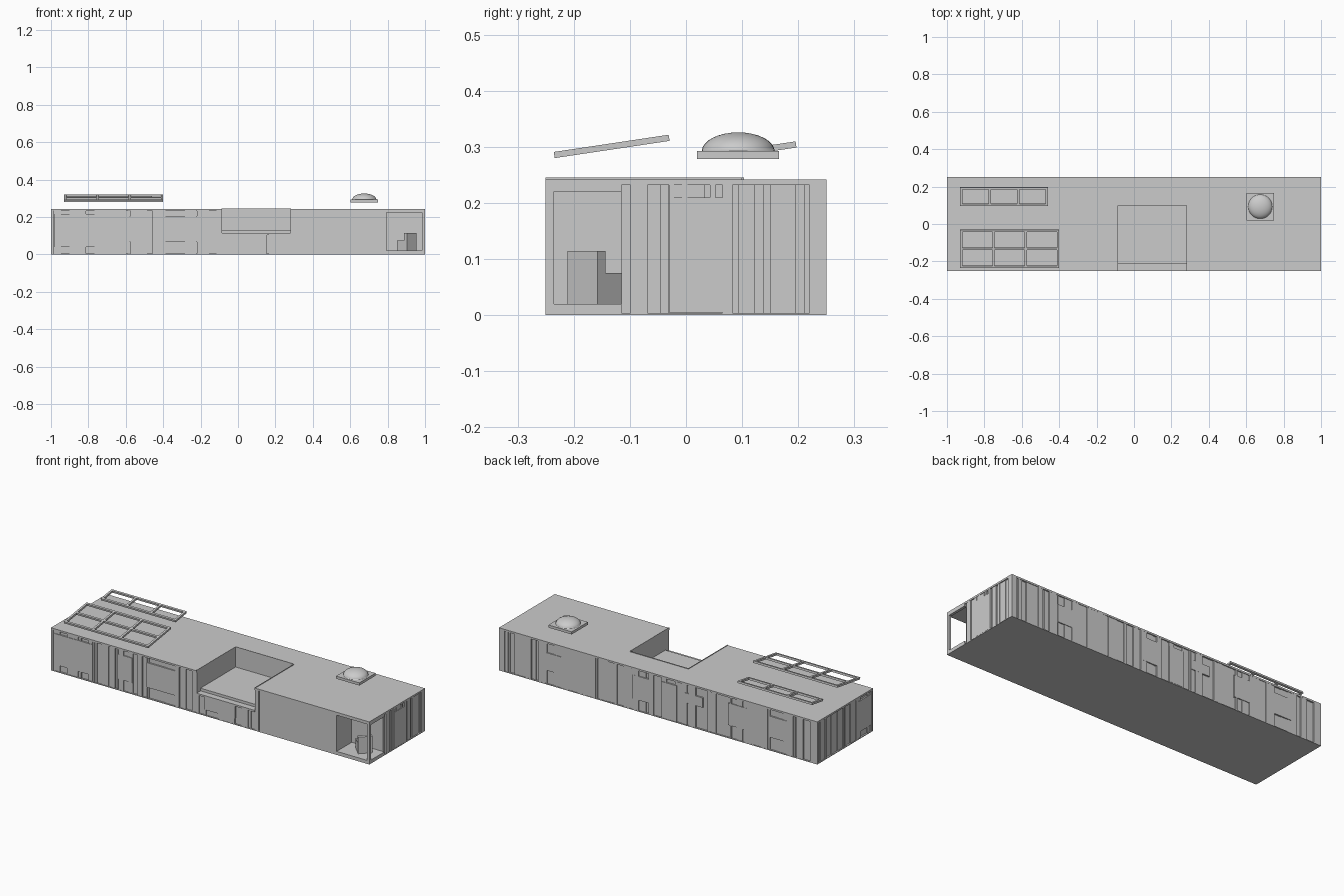
import bpy, bmesh, random
from math import atan2, pi
from mathutils import Matrix, Vector

random.seed(4)
if "Cube" in bpy.data.objects:
    bpy.data.objects.remove(bpy.data.objects["Cube"], do_unlink=True)


def material(name, value):
    m = bpy.data.materials.new(name)
    m.use_nodes = True
    m.diffuse_color = (value, value, value, 1)
    m.node_tree.nodes["Principled BSDF"].inputs["Base Color"].default_value = (value, value, value, 1)
    return m


GREY = material("plain grey", 0.6)


def add_box(bm, xs, ys, zs):
    lo, hi = zip(*(sorted(r) for r in (xs, ys, zs)))
    size = [b - a for a, b in zip(lo, hi)]
    mid = Vector([(a + b) / 2 for a, b in zip(lo, hi)])
    bmesh.ops.create_cube(bm, size=1, matrix=Matrix.Translation(mid) @ Matrix.Diagonal((*size, 1)))


def finish(bm, name):
    me = bpy.data.meshes.new(name)
    bm.to_mesh(me)
    bm.free()
    ob = bpy.data.objects.new(name, me)
    bpy.context.scene.collection.objects.link(ob)
    me.materials.append(GREY)
    return ob


def boxes(name, *parts):
    bm = bmesh.new()
    for part in parts:
        add_box(bm, *part)
    return finish(bm, name)


def carve(ob, *cuts):
    for cut in cuts:
        cutter = boxes("cutter", cut)
        cutter.hide_render = True
        mod = ob.modifiers.new("cut", "BOOLEAN")
        mod.operation, mod.solver, mod.object = "DIFFERENCE", "EXACT", cutter
        deps = bpy.context.evaluated_depsgraph_get()
        me = bpy.data.meshes.new_from_object(ob.evaluated_get(deps))
        ob.modifiers.clear()
        ob.data = me
        bpy.data.objects.remove(cutter, do_unlink=True)


HX, HY, TOP, SKIN = 1.0, 0.25, 0.242, 0.01
TERRACE = (-0.085, 0.28)

# Main hull, roof and base, with the sunken terrace and the corner porch cut out
terrace_cut = (TERRACE, (-0.22, 0.10), (0.13, 0.4))
ledge_cut = (TERRACE, (-0.4, -0.215), (0.115, 0.4))
porch_cut = ((0.795, 1.2), (-0.4, -0.115), (0.02, 0.225))
hull = boxes("hull", ((SKIN - HX, HX - SKIN), (SKIN - HY, HY - SKIN), (0.002, TOP - 0.005)))
carve(hull, terrace_cut, ledge_cut, porch_cut)
roof = boxes("roof", ((-HX, HX), (-HY, HY), (TOP - 0.01, TOP)))
carve(roof, terrace_cut, ledge_cut)
boxes("base", ((-HX, HX), (-HY, HY), (0, 0.004)))
boxes("terrace_ledge", (TERRACE, (-HY, -0.22), (0.105, 0.115)))
boxes("porch_frame", ((0.985, HX), (-HY, -0.235), (0.004, TOP - 0.005)),
      ((0.31, HX), (-HY, -0.235), (0.004, 0.02)), ((0.31, HX), (-HY, -0.235), (0.225, TOP - 0.005)),
      ((0.985, HX), (-HY, -0.115), (0.004, 0.02)), ((0.985, HX), (-HY, -0.115), (0.22, TOP - 0.005)))

# Thin rim around the terrace
x0, x1 = TERRACE
boxes("terrace_rim", ((x0 - 0.003, x0), (-HY, 0.10), (TOP, 0.245)),
      ((x1, x1 + 0.003), (-HY, 0.10), (TOP, 0.245)), ((x0, x1), (0.10, 0.103), (TOP, 0.245)))

# Walls: outward placement, horizontal extent, panels and openings as (u0, u1, z0, z1)
WALLS = {
    "front": (lambda u, d: (u, SKIN - HY - d), HX,
              [(-0.985, -0.74, 0.04, 0.215), (-0.58, -0.49, 0.065, 0.205), (-0.40, -0.22, 0.065, 0.205),
               (-0.035, 0.155, 0.035, 0.108), (0.31, 0.795, 0.02, 0.225)],
              [(*TERRACE, 0.105, TOP), (0.795, HX, 0.004, TOP)]),
    "back": (lambda u, d: (u, HY - SKIN + d), HX,
             [(0.61, 0.70, 0.08, 0.18), (0.06, 0.165, 0.065, 0.20), (-0.115, -0.02, 0.005, 0.21),
              (-0.28, -0.16, 0.13, 0.185), (-0.555, -0.44, 0.075, 0.20), (-0.81, -0.70, 0.075, 0.195)], []),
    "right_end": (lambda u, d: (HX - SKIN + d, u), HY, [(-0.03, 0.065, 0.005, 0.21)],
                  [(-HY, -0.115, 0.004, TOP)]),
    "left_end": (lambda u, d: (SKIN - HX - d, u), HY, [(-0.235, -0.12, 0.04, 0.215)], []),
}


def slab(bm, place, u, z, depth):
    (xa, ya), (xb, yb) = place(u[0], 0), place(u[1], depth)
    add_box(bm, (xa, xb), (ya, yb), z)


for name, (place, half, panels, voids) in WALLS.items():
    # Window and door panels
    bm = bmesh.new()
    for u0, u1, z0, z1 in panels:
        slab(bm, place, (u0, u1), (z0, z1), SKIN)
    finish(bm, name + "_panels")
    # Upright cladding boards of uneven width and depth
    breaks = {-half, half}
    for u0, u1, *_ in panels + voids:
        breaks |= {u0, u1}
    u = -half
    while u < half - 0.03:
        u += random.choice((0.01, 0.014, 0.03, 0.045))
        breaks.add(u)
    breaks = sorted(breaks)
    bm = bmesh.new()
    for a, b in zip(breaks, breaks[1:]):
        if b - a < 0.002:
            continue
        depth = random.choice((0.001, 0.004, 0.007, 0.0095))
        if a == -half or b == half:
            depth = SKIN
        z = 0.004
        holes = [h for h in panels + voids if h[0] < (a + b) / 2 < h[1]]
        for _, _, z0, z1 in sorted(holes, key=lambda h: h[2]):
            if z0 > z + 0.001:
                slab(bm, place, (a, b), (z, z0), depth)
            z = z1
        if z < TOP - 0.012:
            slab(bm, place, (a, b), (z, TOP - 0.01), depth)
    finish(bm, name + "_cladding")

# Porch chair, turned towards the house
chair = boxes("porch_chair", ((-0.0375, 0.0375), (-0.0375, 0.0375), (0.02, 0.075)),
              ((0.0175, 0.0375), (-0.0375, 0.0375), (0.075, 0.114)))
chair.location = (0.9025, -0.158, 0)
chair.rotation_euler.z = -pi / 4


# Tilted open frames above the roof
def roof_frame(name, xs, ys, z, rise, cols, rows):
    bar, thick = 0.012, 0.011
    w, l = xs[1] - xs[0], ys[1] - ys[0]
    bm = bmesh.new()
    for i in range(cols + 1):
        x = i * (w - bar) / cols
        add_box(bm, (x, x + bar), (0, l), (0, thick))
    for j in range(rows + 1):
        y = j * (l - bar) / rows
        add_box(bm, (0, w), (y, y + bar), (0, thick))
    ob = finish(bm, name)
    ob.location = (xs[0], ys[0], z)
    ob.rotation_euler.x = atan2(rise, l)


roof_frame("large_roof_frame", (-0.93, -0.40), (-0.234, -0.027), 0.28, 0.031, 3, 2)
roof_frame("small_roof_frame", (-0.93, -0.46), (0.098, 0.198), 0.284, 0.015, 3, 1)

# Domed skylight
boxes("skylight_base", ((0.602, 0.748), (0.02, 0.166), (0.278, 0.293)))
bm = bmesh.new()
bmesh.ops.create_uvsphere(bm, u_segments=32, v_segments=16, radius=0.065)
bmesh.ops.bisect_plane(bm, geom=bm.verts[:] + bm.edges[:] + bm.faces[:], plane_co=(0, 0, 0),
                       plane_no=(0, 0, 1), clear_inner=True)
for f in bm.faces:
    f.smooth = True
dome = finish(bm, "skylight_dome")
dome.location = (0.675, 0.093, 0.292)
dome.scale.z = 0.52
